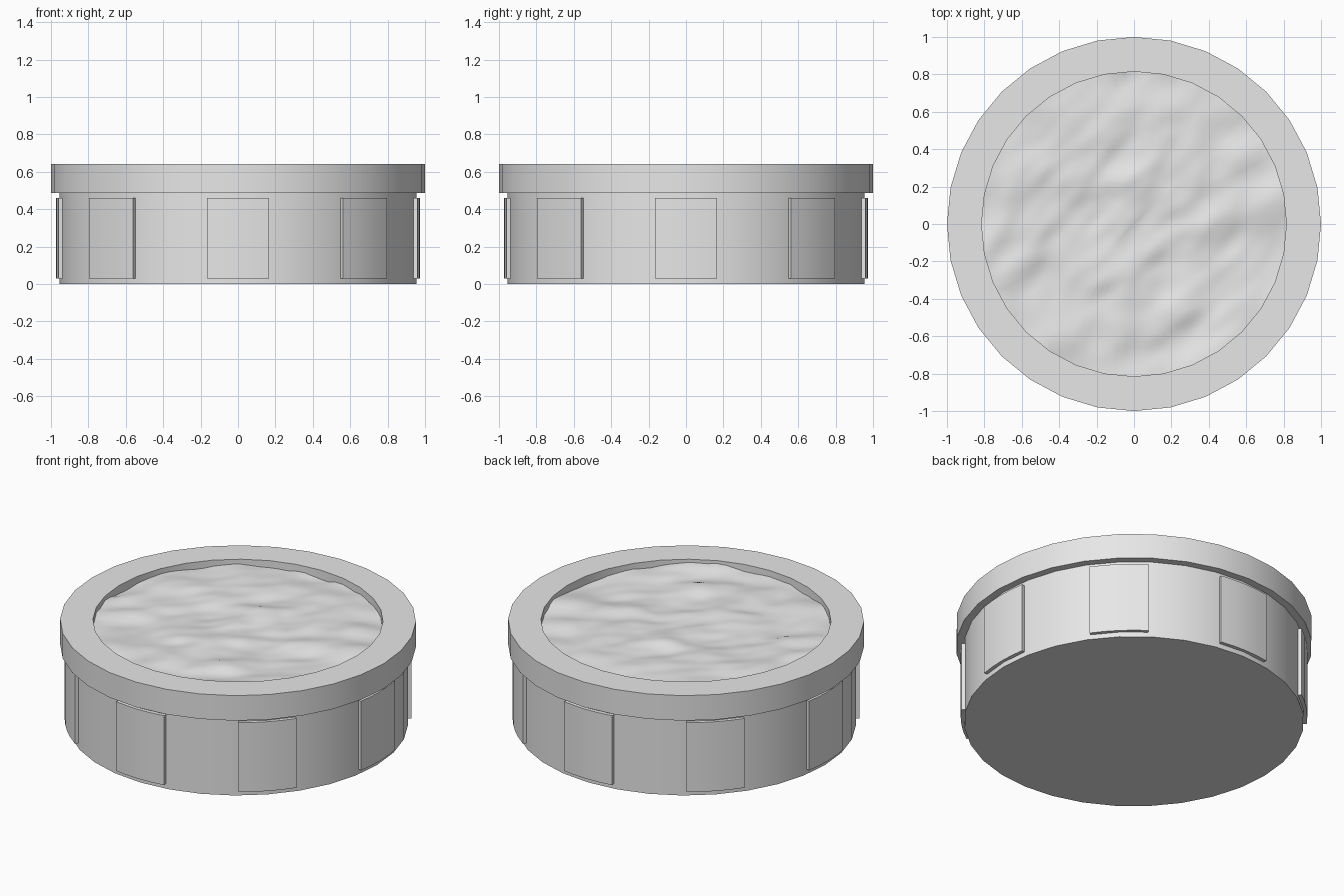
import bpy
import bmesh
import math
from mathutils import Matrix, Vector, noise

cube = bpy.data.objects.get("Cube")
if cube:
    bpy.data.objects.remove(cube, do_unlink=True)

# One pale stone colour for everything
stone = bpy.data.materials.new("pale grey stone")
stone.use_nodes = True
GREY = (0.8, 0.8, 0.8, 1)
stone.diffuse_color = GREY
stone.node_tree.nodes["Principled BSDF"].inputs["Base Color"].default_value = GREY


def finish(bm, name, angle=30):
    bmesh.ops.remove_doubles(bm, verts=bm.verts, dist=0.0001)
    bmesh.ops.recalc_face_normals(bm, faces=bm.faces)
    mesh = bpy.data.meshes.new(name)
    bm.to_mesh(mesh)
    bm.free()
    mesh.materials.append(stone)
    obj = bpy.data.objects.new(name, mesh)
    bpy.context.collection.objects.link(obj)
    bpy.ops.object.select_all(action="DESELECT")
    obj.select_set(True)
    bpy.context.view_layer.objects.active = obj
    bpy.ops.object.shade_smooth_by_angle(angle=math.radians(angle))
    return obj


def lathe(profile, steps, sweep=math.tau, closed=False):
    """Sweep a list of (radius, height) points about the z axis."""
    bm = bmesh.new()
    verts = [bm.verts.new((r, 0, z)) for r, z in profile]
    edges = [bm.edges.new(pair) for pair in zip(verts, verts[1:])]
    if closed:
        edges.append(bm.edges.new((verts[-1], verts[0])))
    bmesh.ops.spin(bm, geom=verts + edges, cent=(0, 0, 0), axis=(0, 0, 1),
                   angle=sweep, steps=steps, use_duplicate=False)
    return bm


def box_profile(inner, outer, bottom, top):
    return [(inner, bottom), (outer, bottom), (outer, top), (inner, top)]


# Round basin wall with a closed floor
finish(lathe([(0, 0), (0.955, 0), (0.955, 0.49), (0, 0.49)], 32), "basin_body")

# Overhanging rim
finish(lathe(box_profile(0.815, 1.0, 0.485, 0.64), 32, closed=True), "rim")

# Eight curved panels around the wall
HALF = math.radians(9.8)
for i in range(8):
    bm = lathe(box_profile(0.94, 0.974, 0.03, 0.46), 4, 2 * HALF, closed=True)
    bmesh.ops.holes_fill(bm, edges=[e for e in bm.edges if e.is_boundary])
    bm.transform(Matrix.Rotation(i * math.tau / 8 - HALF, 4, "Z"))
    finish(bm, f"wall_panel_{i + 1}")

# Rippled water, with crests stretched along one diagonal
RINGS = 36
bm = lathe([(0.815 * k / RINGS, 0.6) for k in range(RINGS + 1)], 96)
for v in bm.verts:
    along = (v.co.x + v.co.y) * 2.4
    across = (v.co.y - v.co.x) * 4.2
    v.co.z += 0.028 * noise.noise(Vector((along, across, 3.7)))
    v.co.z += 0.008 * noise.noise(Vector((along * 2, across * 2, 9.1)))
water = finish(bm, "water_surface", 60)
if water.data.polygons[0].normal.z < 0:
    water.data.flip_normals()
